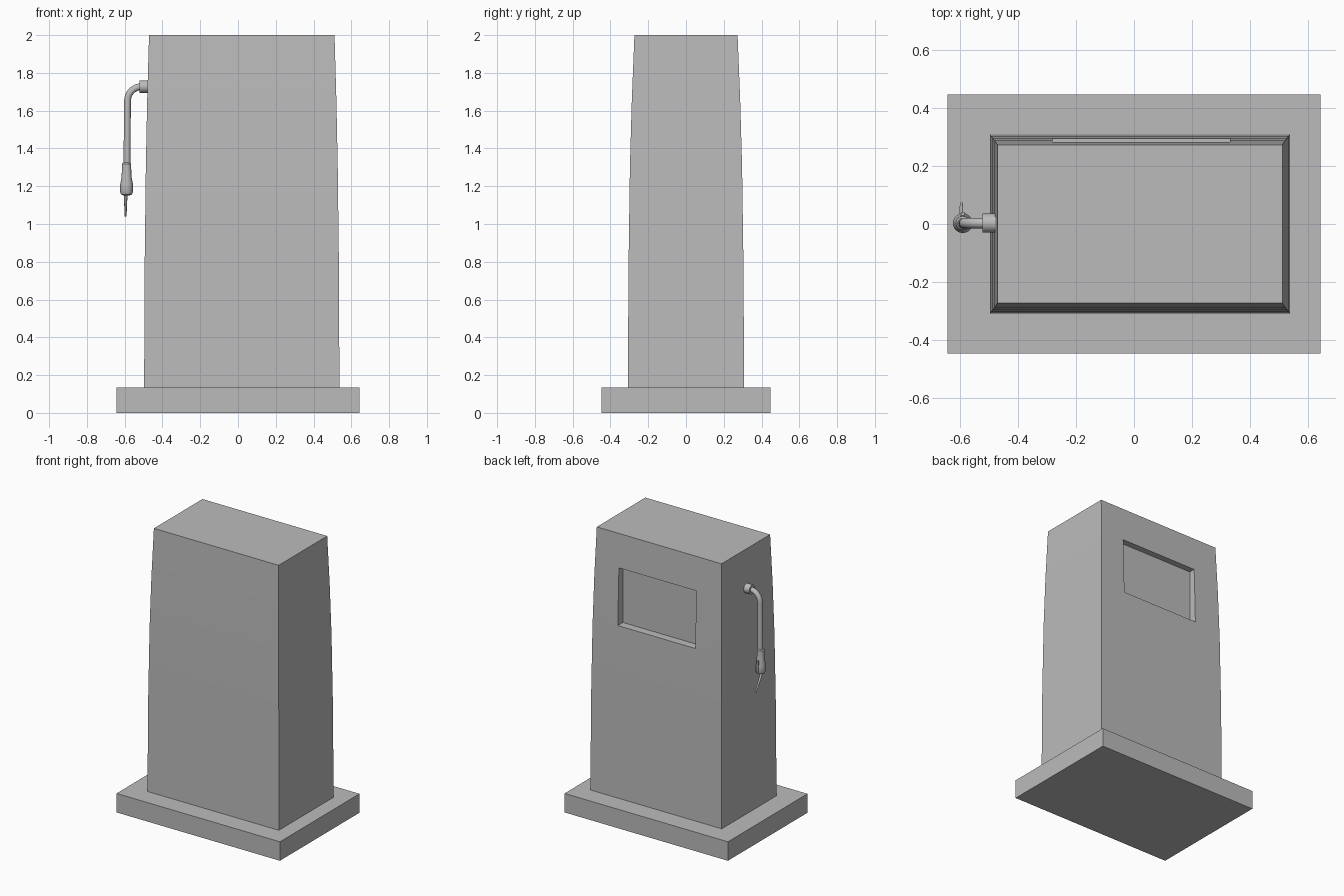
import bpy
import bmesh
from math import pi, radians, sin, cos
from mathutils import Matrix, Vector

cube = bpy.data.objects.get("Cube")
if cube:
    bpy.data.objects.remove(cube, do_unlink=True)

GREY = (0.5, 0.5, 0.5, 1.0)
mat = bpy.data.materials.new("plain grey")
mat.use_nodes = True
mat.diffuse_color = GREY
mat.node_tree.nodes["Principled BSDF"].inputs["Base Color"].default_value = GREY


def make(name, bm, smooth=True):
    bmesh.ops.recalc_face_normals(bm, faces=bm.faces)
    mesh = bpy.data.meshes.new(name)
    bm.to_mesh(mesh)
    bm.free()
    mesh.materials.append(mat)
    obj = bpy.data.objects.new(name, mesh)
    bpy.context.collection.objects.link(obj)
    bpy.ops.object.select_all(action='DESELECT')
    bpy.context.view_layer.objects.active = obj
    obj.select_set(True)
    if smooth:
        bpy.ops.object.shade_smooth_by_angle(angle=radians(35))
    return obj


def box(name, lo, hi):
    lo, hi = Vector(lo), Vector(hi)
    bm = bmesh.new()
    bmesh.ops.create_cube(bm, size=1)
    bmesh.ops.scale(bm, vec=hi - lo, verts=bm.verts)
    bmesh.ops.translate(bm, vec=(lo + hi) / 2, verts=bm.verts)
    return make(name, bm, False)


def loft(name, rings):
    """Join rings of points into a closed solid."""
    bm = bmesh.new()
    loops = [[bm.verts.new(p) for p in ring] for ring in rings]
    n = len(loops[0])
    for a, b in zip(loops, loops[1:]):
        for i in range(n):
            j = (i + 1) % n
            bm.faces.new((a[i], a[j], b[j], b[i]))
    bm.faces.new(loops[0])
    bm.faces.new(loops[-1])
    return make(name, bm)


def circle(centre, r, tilt=0.0, n=20):
    """Ring of points; tilt turns its axis from z towards x."""
    turn = Matrix.Rotation(tilt, 3, 'Y')
    return [Vector(centre) + turn @ Vector((r * cos(2 * pi * i / n), r * sin(2 * pi * i / n), 0))
            for i in range(n)]


# Plinth
box("plinth", (-0.643, -0.447, 0), (0.643, 0.447, 0.135))

# Cabinet, tapering upwards in a gentle curve
MID = 0.02
levels = [(0.135, 0.517, 0.308), (0.8, 0.514, 0.304), (1.3, 0.508, 0.297),
          (1.65, 0.501, 0.287), (2.0, 0.491, 0.273)]
cabinet = loft("cabinet", [[(MID + sx * w, sy * d, z) for sx, sy in
                            ((-1, -1), (1, -1), (1, 1), (-1, 1))] for z, w, d in levels])

# Display recess cut into the back
cutter = box("recess_cutter", (-0.28, 0.238, 1.355), (0.33, 0.5, 1.76))
cutter.hide_render = True
bpy.context.view_layer.objects.active = cabinet
cut = cabinet.modifiers.new("recess", 'BOOLEAN')
cut.operation = 'DIFFERENCE'
cut.solver = 'EXACT'
cut.object = cutter
bpy.ops.object.modifier_apply(modifier=cut.name)
bpy.data.objects.remove(cutter, do_unlink=True)

# Hose socket on the side
HZ, HX, HY = 1.727, -0.585, 0.003
loft("hose_socket", [circle((x, HY, HZ), 0.033, pi / 2) for x in (-0.47, -0.522)])

# Hose: out of the socket, round the bend and down
BEND = 0.075
path = [circle((-0.5, HY, HZ), 0.018, pi / 2)]
for k in range(9):
    a = pi / 2 * k / 8
    path.append(circle((HX + BEND - BEND * sin(a), HY, HZ - BEND + BEND * cos(a)),
                       0.018, pi / 2 - a))
path.append(circle((HX - 0.003, HY, 1.31), 0.018))
loft("hose", path)

# Nozzle grip
NX = -0.59
grip = [(1.325, 0.018), (1.318, 0.024), (1.25, 0.026), (1.21, 0.034),
        (1.168, 0.034), (1.156, 0.028), (1.15, 0.012)]
loft("nozzle_grip", [circle((NX, HY, z), r) for z, r in grip])

# Spout, bending backwards as it narrows
spout = [(0.003, 1.16, 0.01), (0.012, 1.13, 0.009), (0.035, 1.09, 0.007), (0.07, 1.04, 0.005)]
loft("nozzle_spout", [circle((NX - 0.005, y, z), r, n=12) for y, z, r in spout])

# Trigger beside the grip
box("nozzle_trigger", (NX - 0.006, 0.028, 1.17), (NX + 0.006, 0.042, 1.25))
